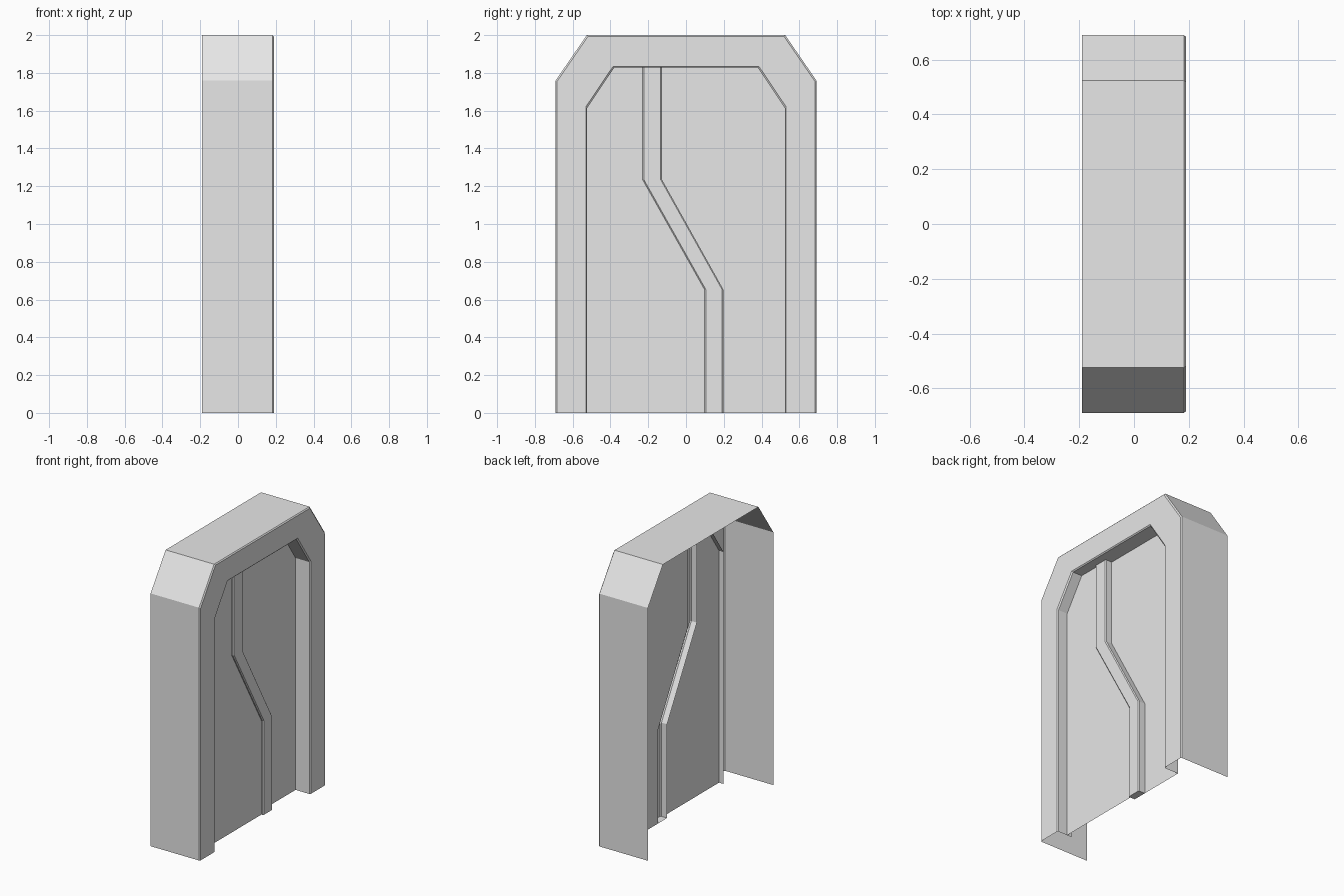
import bpy

cube = bpy.data.objects.get("Cube")
if cube:
    bpy.data.objects.remove(cube, do_unlink=True)

grey = bpy.data.materials.new("light_grey")
grey.use_nodes = True
grey.diffuse_color = (0.8, 0.8, 0.8, 1)
grey.node_tree.nodes["Principled BSDF"].inputs["Base Color"].default_value = (0.8, 0.8, 0.8, 1)

FRONT, REAR = 0.19, -0.19        # outer depth of the frame
BACK = 0.077                     # depth of the recess
LEAF = 0.112                     # raised door leaf
RIB = 0.127                      # face of the centre strip
EDGE = 0.007                     # chamfer size


def add_part(name, verts, faces):
    mesh = bpy.data.meshes.new(name)
    mesh.from_pydata(verts, [], faces)
    mesh.materials.append(grey)
    mesh.update()
    obj = bpy.data.objects.new(name, mesh)
    bpy.context.collection.objects.link(obj)
    return obj


def loft(name, path_a, path_b, section, cap_end=False):
    """Sweep a (blend, depth) section between two matching (y, z) paths."""
    verts, faces = [], []
    n = len(section)
    for (ya, za), (yb, zb) in zip(path_a, path_b):
        for t, x in section:
            verts.append((x, ya + (yb - ya) * t, za + (zb - za) * t))
    for i in range(len(path_a) - 1):
        for j in range(n - 1):
            a = i * n + j
            faces.append((a, a + 1, a + n + 1, a + n))
    if cap_end:
        last = (len(path_a) - 1) * n
        faces.append(tuple(range(last, last + n)))
    return add_part(name, verts, faces)


def plate(name, outline, x):
    return add_part(name, [(x, y, z) for y, z in outline], [tuple(range(len(outline)))])


def mirrored(half):
    return half + [(-y, z) for y, z in reversed(half)]


# Arched frame: outer shell, chamfered face and recess walls, open behind
outer = mirrored([(-0.69, 0), (-0.69, 1.76), (-0.525, 2)])
inner = mirrored([(-0.523, 0), (-0.523, 1.615), (-0.38, 1.828)])
c = EDGE / 0.17
loft("door_frame", outer, inner,
     [(0, REAR), (0, FRONT - EDGE), (c, FRONT), (1 - c, FRONT), (1, FRONT - EDGE), (1, BACK)])

# Crooked strip along the seam of the two leaves
seam_a = [(-0.23, 1.828), (-0.23, 1.235), (0.098, 0.653), (0.098, 0)]
seam_b = [(-0.127, 1.828), (-0.127, 1.235), (0.198, 0.653), (0.198, 0)]
c = EDGE / 0.1
loft("seam_strip", seam_a, seam_b,
     [(0, BACK), (0, RIB - EDGE), (c, RIB), (1 - c, RIB), (1, RIB - EDGE), (1, BACK)],
     cap_end=True)

# Door leaves on either side of the strip
plate("raised_leaf", seam_a + inner[:3], LEAF)
plate("recessed_leaf", seam_b[::-1] + inner[3:], BACK)

# Make the plates face outward
for name in ("raised_leaf", "recessed_leaf"):
    mesh = bpy.data.objects[name].data
    if mesh.polygons[0].normal.x < 0:
        mesh.flip_normals()

# Make the swept parts face outward, judged by their broad front strip
for name in ("door_frame", "seam_strip"):
    mesh = bpy.data.objects[name].data
    if sum(p.normal.x * p.area for p in mesh.polygons) < 0:
        mesh.flip_normals()
